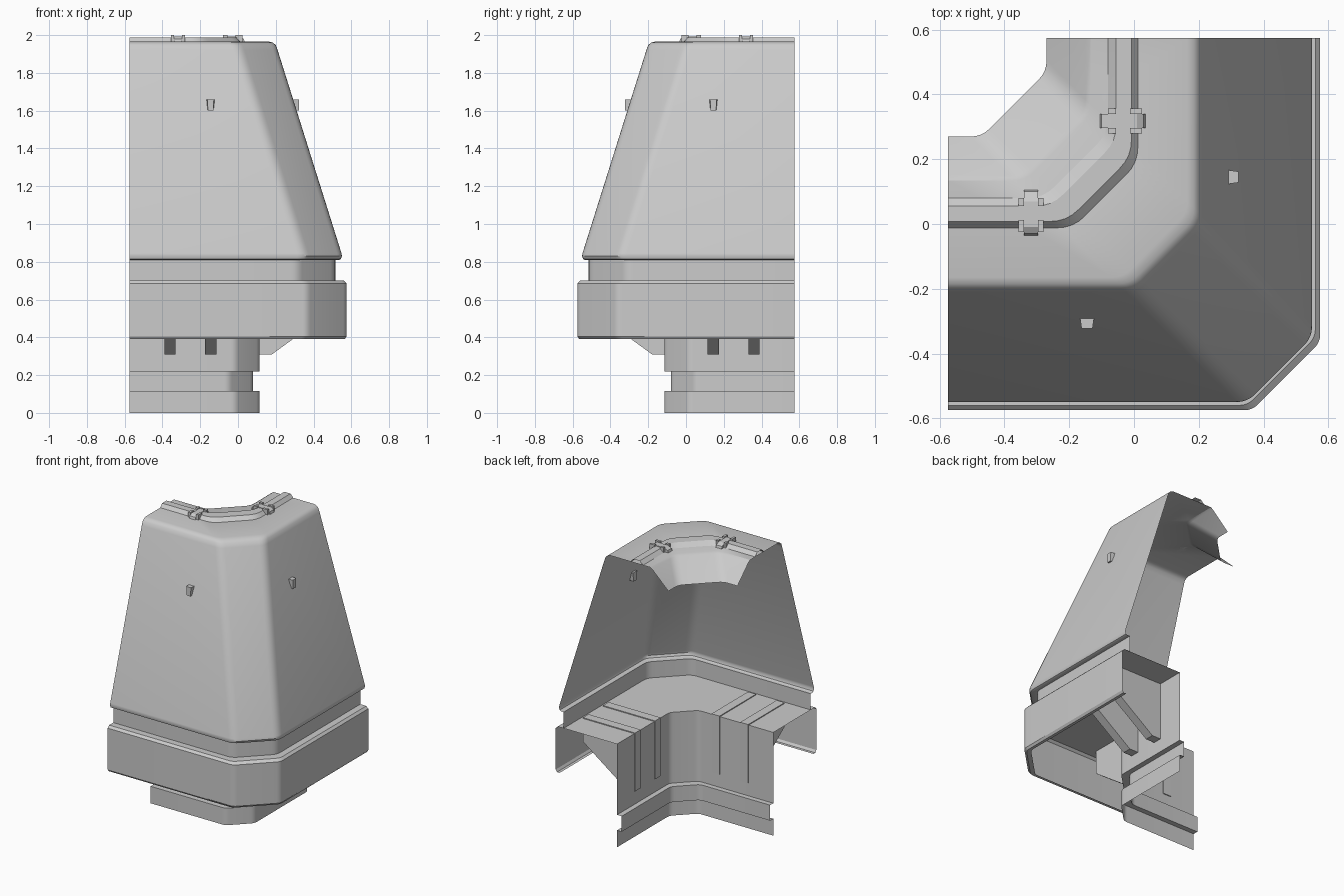
import bpy, bmesh, math
from mathutils import Vector

cube = bpy.data.objects.get("Cube")
if cube:
    bpy.data.objects.remove(cube, do_unlink=True)

END = 0.575  # both wall runs stop here

grey = bpy.data.materials.new("plain_grey")
grey.use_nodes = True
GREY = (0.6, 0.6, 0.6, 1)
grey.diffuse_color = GREY
grey.node_tree.nodes["Principled BSDF"].inputs["Base Color"].default_value = GREY


def finish(bm, name, smooth):
    bmesh.ops.recalc_face_normals(bm, faces=bm.faces[:])
    mesh = bpy.data.meshes.new(name)
    bm.to_mesh(mesh)
    bm.free()
    mesh.materials.append(grey)
    obj = bpy.data.objects.new(name, mesh)
    bpy.context.collection.objects.link(obj)
    if smooth:
        bpy.ops.object.select_all(action='DESELECT')
        obj.select_set(True)
        bpy.context.view_layer.objects.active = obj
        bpy.ops.object.shade_smooth_by_angle(angle=math.radians(32))
    return obj


def corner_path(d, z, cut, r):
    """Level line along both walls, with a rounded chamfer at the corner."""
    pts = [Vector(p) for p in ((-END, -d, z), (cut and d - cut, -d, z),
                               (d, cut - d, z), (d, END, z))]
    line = [pts[0]]
    for a, p, b in zip(pts, pts[1:], pts[2:]):
        start, end = p + (a - p).normalized() * r, p + (b - p).normalized() * r
        for i in range(5):
            t = i / 4
            line.append(start * (1 - t) ** 2 + p * 2 * t * (1 - t) + end * t * t)
    return line + [pts[3]]


def sweep(name, profile, r=0.035):
    """Open sheet through (offset, height, chamfer) rows."""
    bm = bmesh.new()
    rows = [[bm.verts.new(p) for p in corner_path(d, z, cut, r)]
            for d, z, cut in profile]
    for lower, upper in zip(rows, rows[1:]):
        for i in range(len(lower) - 1):
            bm.faces.new((lower[i], lower[i + 1], upper[i + 1], upper[i]))
    return finish(bm, name, True)


def on_both_walls(name, profile, s, half=0.0):
    """Prism of (offset, height[, half width]) points at s along each wall."""
    for side in ("front", "side"):
        bm = bmesh.new()
        loops = []
        for sign in (-1, 1):
            loop = []
            for p in profile:
                pos = s + sign * (p[2] if len(p) > 2 else half)
                co = (pos, -p[0], p[1]) if side == "front" else (p[0], -pos, p[1])
                loop.append(bm.verts.new(co))
            bm.faces.new(loop)
            loops.append(loop)
        a, b = loops
        for i in range(len(a)):
            j = (i + 1) % len(a)
            bm.faces.new((a[i], a[j], b[j], b[i]))
        finish(bm, name + "_" + side, False)


def box_profile(d0, d1, z0, z1):
    return [(d0, z0), (d1, z0), (d1, z1), (d0, z1)]


# Sloped upper shell with inner lip, flat top and recessed neck
shell = [(-0.27, 1.84), (-0.15, 1.955), (-0.135, 1.965), (0.165, 1.965),
         (0.185, 1.96), (0.2, 1.947), (0.21, 1.92), (0.548, 0.845),
         (0.55, 0.83), (0.545, 0.815), (0.535, 0.81), (0.515, 0.81), (0.515, 0.7)]
sweep("upper_shell", [(d, z, 0.2) for d, z in shell])

# Base band, walkway and stepped inner wall
band = [(0.545, 0.39), (0.565, 0.39), (0.575, 0.405), (0.575, 0.685), (0.56, 0.7)]
wall = [(0.115, 0.7), (0.115, 0.22), (0.08, 0.22), (0.08, 0.115),
        (0.115, 0.115), (0.115, 0)]
sweep("base_and_walkway", [(d, z, 0.21) for d, z in band]
      + [(d, z, 0.13) for d, z in wall], 0.025)

# Rail on the flat top
rail = [(0.012, 1.965), (-0.008, 1.988), (-0.055, 1.988), (-0.08, 1.965)]
sweep("top_rail", [(d, z, 0.2) for d, z in rail], 0.05)

# Clips holding the rail: a strap with raised side lugs
CLIP = -0.318
on_both_walls("clip_strap", [(0.035, 1.965), (0.03, 1.98), (0.01, 1.992),
              (-0.07, 1.992), (-0.1, 1.98), (-0.105, 1.965)], CLIP, 0.022)
for offset in (-0.03, 0.03):
    on_both_walls("clip_outer_lug", box_profile(-0.012, 0.025, 1.965, 2),
                  CLIP + offset, 0.008)
    on_both_walls("clip_inner_lug", box_profile(-0.08, -0.055, 1.965, 2),
                  CLIP + offset, 0.008)

# Small tapered pegs on the sloping faces
on_both_walls("shell_peg", [(0.28, 1.66, 0.023), (0.322, 1.66, 0.017),
              (0.322, 1.6, 0.014), (0.28, 1.6, 0.017)], -0.145)

# Gussets under the walkway, with narrow strips showing on the inner side
for s in (-0.36, -0.145):
    on_both_walls("gusset", [(0.109, 0.31), (0.18, 0.31), (0.5, 0.543),
                  (0.5, 0.706), (0.109, 0.706)], s, 0.03)
